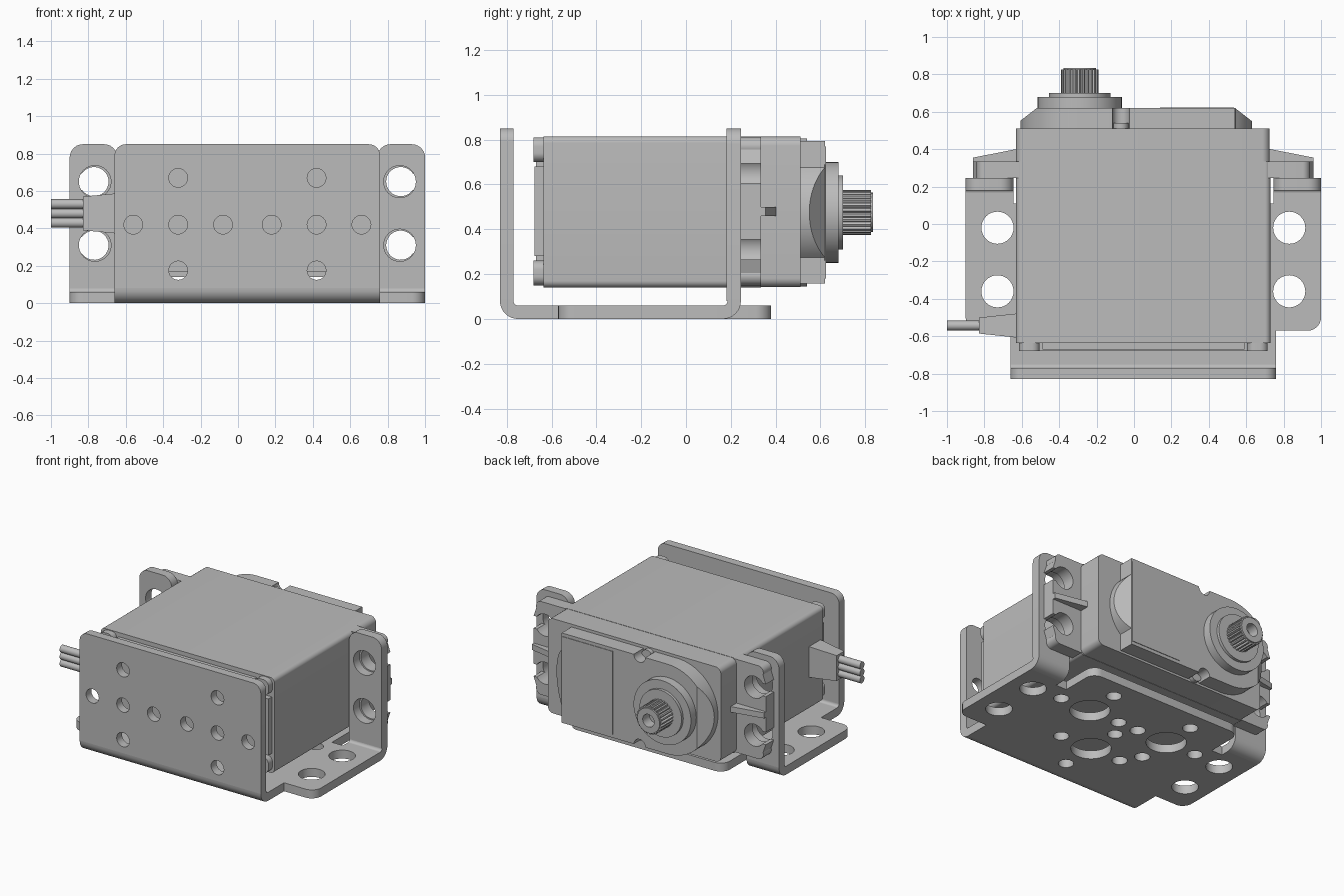
import bpy, bmesh, math
from mathutils import Vector, Matrix

if "Cube" in bpy.data.objects:
    bpy.data.objects.remove(bpy.data.objects["Cube"])

grey = bpy.data.materials.new("light_grey")
grey.use_nodes = True
grey.diffuse_color = (0.5, 0.5, 0.5, 1)
grey.node_tree.nodes["Principled BSDF"].inputs["Base Color"].default_value = (0.5, 0.5, 0.5, 1)

MID = 0.05       # centre plane of bracket and case
SX, SZ = -0.29, 0.475   # output shaft centre
AXES = {"x": lambda u, v, w: (w, u, v),
        "y": lambda u, v, w: (u, w, v),
        "z": lambda u, v, w: (u, v, w)}


def finish(name, bm):
    bmesh.ops.recalc_face_normals(bm, faces=bm.faces)
    mesh = bpy.data.meshes.new(name)
    bm.to_mesh(mesh)
    bm.free()
    mesh.materials.append(grey)
    mesh.shade_smooth()
    mesh.set_sharp_from_angle(angle=math.radians(30))
    ob = bpy.data.objects.new(name, mesh)
    bpy.context.collection.objects.link(ob)
    return ob


def arc(cx, cy, r, a0, a1, n=16):
    return [(cx + r * math.cos(a0 + (a1 - a0) * i / n),
             cy + r * math.sin(a0 + (a1 - a0) * i / n)) for i in range(n + 1)]


def circle(cx, cy, r, n=32):
    return arc(cx, cy, r, 0, 2 * math.pi, n)[:-1]


def rounded(points, n=6):
    """Outline whose points may carry a third value, the corner radius."""
    out = []
    for i, p in enumerate(points):
        if len(p) == 2:
            out.append(p)
            continue
        c = Vector(p[:2])
        a = (Vector(points[i - 1][:2]) - c).normalized()
        b = (Vector(points[(i + 1) % len(points)][:2]) - c).normalized()
        t = p[2] / math.tan(a.angle(b) / 2)
        o = c + (a + b).normalized() * p[2] / math.sin(a.angle(b) / 2)
        s, e = c + a * t - o, c + b * t - o
        for k in range(n + 1):
            d = s.lerp(e, k / n).normalized() * p[2]
            out.append(tuple(o + d))
    return out


def rect(u0, u1, v0, v1, r=0):
    pts = [(u0, v0), (u1, v0), (u1, v1), (u0, v1)]
    return rounded([p + (r,) for p in pts]) if r else pts


def mirror(points):
    return [(2 * MID - p[0],) + tuple(p[1:]) for p in points]


def prism(name, axis, outline, w0, w1, holes=(), cuts=()):
    """Extrude an outline with holes along an axis; cuts are (point, normal)."""
    bm = bmesh.new()
    f = AXES[axis]
    edges = []
    for loop in [outline, *holes]:
        vs = [bm.verts.new(f(u, v, w0)) for u, v in loop]
        edges += [bm.edges.new((vs[i - 1], vs[i])) for i in range(len(vs))]
    bmesh.ops.triangle_fill(bm, edges=edges, use_beauty=True)
    ext = bmesh.ops.extrude_face_region(bm, geom=bm.faces[:])
    moved = [g for g in ext["geom"] if isinstance(g, bmesh.types.BMVert)]
    bmesh.ops.translate(bm, verts=moved, vec=f(0, 0, w1 - w0))
    for co, no in cuts:
        r = bmesh.ops.bisect_plane(bm, geom=bm.verts[:] + bm.edges[:] + bm.faces[:],
                                   plane_co=co, plane_no=no, clear_outer=True)
        rim = [g for g in r["geom_cut"] if isinstance(g, bmesh.types.BMEdge)]
        bmesh.ops.holes_fill(bm, edges=rim)
    return finish(name, bm)


def disc(name, x, z, r, y0, y1, r2=None):
    """Cylinder or cone along y."""
    bm = bmesh.new()
    m = Matrix.Translation((x, (y0 + y1) / 2, z)) @ Matrix.Rotation(-math.pi / 2, 4, "X")
    bmesh.ops.create_cone(bm, cap_ends=True, segments=48, radius1=r,
                          radius2=r if r2 is None else r2, depth=y1 - y0, matrix=m)
    return finish(name, bm)


# Bracket front plate with two cross patterns of holes
front_holes = [circle(MID + s * d, 0.42, 0.05) for s in (-1, 1) for d in (0.13, 0.37, 0.61)]
front_holes += [circle(MID + s * 0.37, z, 0.05) for s in (-1, 1) for z in (0.175, 0.67)]
prism("bracket_front_plate", "y",
      rounded([(-0.66, 0.08), (0.76, 0.08), (0.76, 0.85, 0.06), (-0.66, 0.85, 0.06)]),
      -0.83, -0.77, front_holes)

# Bracket base with wings and rear tongue
left = [(-0.66, -0.75), (-0.66, -0.57), (-0.9, -0.57, 0.07), (-0.9, 0.165),
        (-0.645, 0.165), (-0.645, 0.11), (-0.56, 0.11), (-0.56, 0.38, 0.07)]
base_holes = [circle(MID + s * 0.78, y, 0.086) for s in (-1, 1) for y in (-0.02, -0.36)]
base_holes += [circle(x, y, 0.13) for x, y in ((0.37, 0), (0.05, -0.37), (-0.27, 0))]
small = [(0.61, 0), (0.37, 0.24), (0.13, 0), (-0.03, 0), (-0.51, 0), (-0.27, 0.24),
         (-0.27, -0.24), (0.05, -0.13), (0.05, -0.62), (0.3, -0.37), (-0.19, -0.37)]
base_holes += [circle(x, y, 0.05, 24) for x, y in small]
prism("bracket_base", "z", rounded(left + mirror(left)[::-1]), 0, 0.06, base_holes)


def bend(name, y, s, x0, x1):
    """Quarter-round sheet bend; y is the outer face, s its outward side."""
    c = y - s * 0.08
    ring = arc(0, 0, 0.08, -math.pi / 2, 0, 8) + arc(0, 0, 0.02, 0, -math.pi / 2, 8)
    prism(name, "x", [(c + s * u, 0.08 + v) for u, v in ring], x0, x1)


bend("bracket_front_bend", -0.83, -1, -0.66, 0.76)

# Parts repeated on both sides
for side, flip in (("right", lambda p: p), ("left", mirror)):
    ear = rounded([(-0.9, 0.08), (-0.645, 0.08), (-0.645, 0.85, 0.07), (-0.9, 0.85, 0.07)])
    prism(side + "_bracket_ear", "y", flip(ear), 0.18, 0.245,
          [flip(circle(-0.765, z, 0.086)) for z in (0.31, 0.65)])
    xs = [p[0] for p in flip([(-0.9, 0), (-0.645, 0)])]
    bend(side + "_bracket_bend", 0.245, 1, min(xs), max(xs))

    # Mounting flange with two slots open to the outside
    a = 0.6
    flange = rounded([(-0.6, 0.15), (-0.6, 0.81), (-0.86, 0.81, 0.04)])
    for z in (0.65, 0.31):
        flange.append((-0.86, z + 0.044))
        flange += arc(-0.77, z, 0.078, math.pi - a, a - math.pi, 24)
        flange.append((-0.86, z - 0.044))
    flange += rounded([(-0.6, 0.15), (-0.6, 0.81), (-0.86, 0.15, 0.04)])[2:]
    prism(side + "_mounting_flange", "y", flip(flange), 0.245, 0.335)
    prism(side + "_flange_rib", "z",
          flip([(-0.86, 0.33), (-0.86, 0.355), (-0.62, 0.402), (-0.62, 0.33)]), 0.46, 0.5)

    # Corner feet of the case lid
    foot = flip([(-0.615, 0), (-0.505, 0)])
    u0, u1 = sorted(p[0] for p in foot)
    for level, z0 in (("lower", 0.15), ("upper", 0.7)):
        prism(f"{side}_{level}_lid_foot", "y", rect(u0, u1, z0, z0 + 0.11, 0.04), -0.68, -0.63)

# Motor case
prism("case_body", "y", rect(-0.63, 0.73, 0.14, 0.815, 0.03), -0.635, 0.335)
prism("case_rear_section", "y", rect(-0.63, 0.725, 0.142, 0.813, 0.04), 0.335, 0.51)
prism("case_lid", "y", rect(-0.49, 0.59, 0.17, 0.785), -0.67, -0.63)
prism("case_lid_band", "y", rect(-0.61, 0.71, 0.28, 0.68), -0.675, -0.63)

# Gear cover: round around the shaft, bulged at the far end, slanted ends
R = 0.318
h = math.pi / 2
bulge = math.asin(0.2 / 0.27)
cover = arc(SX, SZ, R, 3 * h, h, 40)
cover += arc(-0.07, SZ + R, 0.045, -2 * h, 0, 12)
cover += [(0.54, SZ + R)] + arc(0.36, SZ, 0.27, bulge, -bulge, 20) + [(0.54, SZ - R)]
cover += arc(-0.07, SZ - R, 0.045, 0, 2 * h, 12)
prism("gear_cover", "y", cover, 0.505, 0.62,
      cuts=[((0.54, 0.62, 0), (0.07, 0.09, 0)), ((-0.52, 0.62, 0), (-0.07, 0.09, 0))])
prism("gear_cover_panel", "y", rect(0.14, 0.535, 0.18, 0.77), 0.615, 0.624)
for name, z in (("upper", SZ + 0.29), ("lower", SZ - 0.29)):
    disc(name + "_cover_screw", -0.07, z, 0.04, 0.5, 0.54)

# Output boss and splined shaft
disc("boss_collar", SX, SZ, 0.225, 0.61, 0.68)
disc("boss_step", SX, SZ, 0.165, 0.67, 0.7)
teeth = 25
spline = []
for i in range(teeth):
    for k, r in ((0, 0.088), (0.3, 0.1), (0.7, 0.1), (0.95, 0.088)):
        t = 2 * math.pi * (i + k) / teeth
        spline.append((SX + r * math.cos(t), SZ + r * math.sin(t)))
prism("splined_shaft", "y", spline, 0.69, 0.825, [circle(SX, SZ, 0.045)])
prism("shaft_tip", "y", circle(SX, SZ, 0.088), 0.82, 0.835, [circle(SX, SZ, 0.045)])
disc("shaft_bore_floor", SX, SZ, 0.046, 0.7, 0.76)

# Cable boot and three wires
bm = bmesh.new()
bmesh.ops.create_cube(bm, size=1)
for v in bm.verts:
    outer = v.co.x < 0
    v.co = (-0.83 if outer else -0.62,
            -0.543 + v.co.y * (0.085 if outer else 0.13),
            0.48 + v.co.z * (0.18 if outer else 0.22))
finish("cable_boot", bm)
for i in range(3):
    prism(f"wire_{i + 1}", "x", circle(-0.543, 0.43 + 0.05 * i, 0.026, 20), -1, -0.8)
